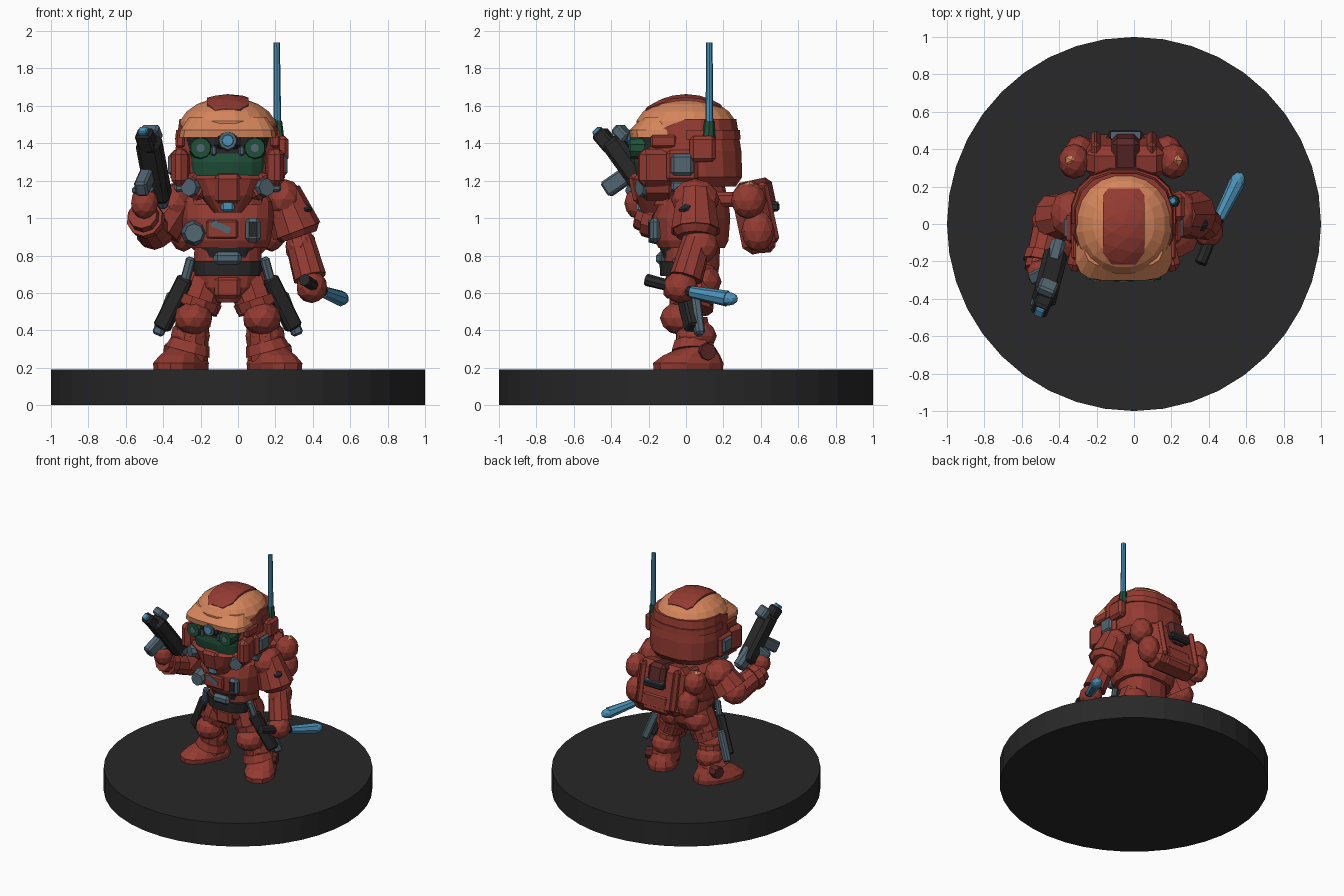
import bpy, bmesh, math
from mathutils import Vector, Matrix, Euler

CX = -0.055  # the figure's own mirror plane


def material(name, rgb):
    m = bpy.data.materials.new(name)
    m.diffuse_color = (*rgb, 1)
    return m


RED = material("armour red", (0.29, 0.043, 0.031))
ORANGE = material("helmet orange", (0.66, 0.235, 0.105))
DARK = material("charcoal", (0.021, 0.021, 0.021))
BLUE = material("steel blue", (0.07, 0.29, 0.48))
SLATE = material("slate grey", (0.085, 0.135, 0.17))
GREEN = material("visor green", (0.014, 0.08, 0.042))
MAROON = material("maroon", (0.10, 0.02, 0.02))


def finish(name, bm, mat):
    bmesh.ops.recalc_face_normals(bm, faces=bm.faces)
    me = bpy.data.meshes.new(name)
    bm.to_mesh(me)
    bm.free()
    me.materials.append(mat)
    ob = bpy.data.objects.new(name, me)
    bpy.context.collection.objects.link(ob)
    return ob


def place(loc, rot=(0, 0, 0), scale=(1, 1, 1)):
    return Matrix.LocRotScale(Vector(loc), Euler([math.radians(a) for a in rot]), Vector(scale))


def cut(bm, co, no):
    """Remove everything on the side the normal points to and cap the hole."""
    geom = bm.verts[:] + bm.edges[:] + bm.faces[:]
    res = bmesh.ops.bisect_plane(bm, geom=geom, plane_co=co, plane_no=no, clear_outer=True)
    edges = [e for e in res["geom_cut"] if isinstance(e, bmesh.types.BMEdge)]
    bmesh.ops.holes_fill(bm, edges=edges)


def ball(name, loc, r, mat, rot=(0, 0, 0), cuts=(), sub=2):
    bm = bmesh.new()
    bmesh.ops.create_icosphere(bm, subdivisions=sub, radius=1, matrix=place(loc, rot, r))
    for co, no in cuts:
        cut(bm, co, no)
    return finish(name, bm, mat)


def box(name, loc, size, mat, rot=(0, 0, 0), bevel=0.02):
    bm = bmesh.new()
    bmesh.ops.create_cube(bm, size=1, matrix=place((0, 0, 0), (0, 0, 0), size))
    if bevel:
        bmesh.ops.bevel(bm, geom=bm.edges[:], offset=bevel, segments=1, affect='EDGES')
    bm.transform(place(loc, rot))
    return finish(name, bm, mat)


def along(p0, p1):
    d = Vector(p1) - Vector(p0)
    m = Matrix.Translation((Vector(p0) + Vector(p1)) / 2) @ d.to_track_quat('Z', 'Y').to_matrix().to_4x4()
    return m, d.length


def tube(name, p0, p1, r0, r1, mat, sides=10):
    m, length = along(p0, p1)
    bm = bmesh.new()
    bmesh.ops.create_cone(bm, cap_ends=True, segments=sides, radius1=r0, radius2=r1, depth=length, matrix=m)
    return finish(name, bm, mat)


def bar(name, p0, p1, w, d, mat, bevel=0.012):
    ob = box(name, (0, 0, 0), (w, d, along(p0, p1)[1]), mat, bevel=bevel)
    ob.data.transform(along(p0, p1)[0])
    return ob


def loft(name, rings, mat, m=Matrix(), sides=16, power=0.8, cuts=()):
    """Stack squarish ellipses; each ring is (z, centre y, x radius, y radius)."""
    bm = bmesh.new()
    rows = []
    for z, cy, rx, ry in rings:
        row = []
        for i in range(sides):
            a = 2 * math.pi * (i + 0.5) / sides
            c, s = math.cos(a), math.sin(a)
            row.append(bm.verts.new((rx * math.copysign(abs(c) ** power, c),
                                     cy + ry * math.copysign(abs(s) ** power, s), z)))
        rows.append(row)
    for a, b in zip(rows, rows[1:]):
        for i in range(sides):
            j = (i + 1) % sides
            bm.faces.new((a[i], a[j], b[j], b[i]))
    bm.faces.new(rows[0][::-1])
    bm.faces.new(rows[-1])
    bm.transform(m)
    for co, no in cuts:
        cut(bm, co, no)
    return finish(name, bm, mat)


BODY = Matrix.Translation((CX, 0, 0))
FRONT_HALF = [((0, 0.04, 0), (0, 1, 0))]

# Display base
tube("base", (0, 0, 0), (0, 0, 0.19), 1, 1, DARK, 40)

# Torso, belt and pelvis
loft("pelvis", [(0.55, 0.02, 0.06, 0.08), (0.63, 0.03, 0.16, 0.13), (0.74, 0.03, 0.185, 0.15),
                (0.86, 0.03, 0.18, 0.155)], RED, BODY)
loft("belt", [(0.69, 0.02, 0.185, 0.16), (0.77, 0.02, 0.195, 0.165)], DARK, BODY, cuts=FRONT_HALF)
loft("waist", [(0.79, 0.02, 0.15, 0.15), (0.87, 0.02, 0.17, 0.17)], DARK, BODY, cuts=FRONT_HALF)
loft("vest", [(0.84, 0.03, 0.215, 0.18), (0.88, 0.03, 0.235, 0.2), (1.0, 0.03, 0.25, 0.21),
              (1.09, 0.04, 0.25, 0.19), (1.17, 0.06, 0.17, 0.15)], RED, BODY)
loft("neck", [(1.12, 0.06, 0.15, 0.14), (1.24, 0.04, 0.16, 0.15)], DARK, BODY)
loft("collar", [(1.07, 0.0, 0.21, 0.19), (1.13, 0.0, 0.2, 0.17)], RED, BODY)
box("belt_buckle", (CX, -0.135, 0.785), (0.15, 0.05, 0.07), SLATE)
box("groin_plate", (CX, -0.09, 0.63), (0.14, 0.06, 0.12), RED)
tube("chest_round_pouch", (-0.235, -0.12, 0.92), (-0.235, -0.2, 0.92), 0.07, 0.05, SLATE, 8)
box("chest_radio", (0.08, -0.165, 0.935), (0.08, 0.06, 0.13), SLATE)
box("chest_radio_screen", (0.08, -0.193, 0.94), (0.045, 0.009, 0.08), DARK, bevel=0)
box("chest_panel", (CX - 0.03, -0.185, 0.94), (0.17, 0.03, 0.1), RED, bevel=0.01)
box("chest_badge", (CX - 0.03, -0.2, 0.95), (0.09, 0.009, 0.035), SLATE, (0, 25, 0), 0)
box("chest_badge_tab", (CX - 0.07, -0.2, 0.97), (0.04, 0.009, 0.03), SLATE, (0, -30, 0), 0)

# Helmet: red shell below a sloping line, orange dome, crest and brim
loft("helmet_shell", [(1.17, 0.06, 0.235, 0.21), (1.22, 0.03, 0.28, 0.275), (1.36, 0.02, 0.285, 0.28),
                      (1.53, 0.005, 0.262, 0.268)], RED, BODY,
     cuts=[((0, -0.1, 1.49), (0, -0.4, 1)), ((0, -0.2, 1.3), (0, -1, 0))])
loft("helmet_rear_band", [(1.42, 0.03, 0.286, 0.266), (1.47, 0.03, 0.28, 0.262)], RED, BODY,
     cuts=[((0, 0, 0), (0, -1, 0))])
loft("helmet_dome", [(1.43, 0.0, 0.272, 0.265), (1.52, 0.0, 0.258, 0.268), (1.57, 0.0, 0.222, 0.232),
                     (1.61, 0.0, 0.165, 0.175), (1.637, 0.0, 0.09, 0.095)], ORANGE, BODY, 20, 0.95)
loft("helmet_brim", [(1.43, -0.15, 0.262, 0.15), (1.47, -0.15, 0.255, 0.155), (1.54, -0.1, 0.21, 0.13)],
     ORANGE, BODY, power=0.55, cuts=[((0, -0.02, 0), (0, 1, 0))])
ball("helmet_crest", (CX, 0, 1.42), (0.31, 0.3, 0.243), RED, sub=3,
     cuts=[((CX + s * 0.112, 0, 0), (s, 0, 0)) for s in (1, -1)]
     + [((CX + s * 0.112, f * 0.15, 0), (s, f * 0.7, 0)) for s in (1, -1) for f in (1, -1)]
     + [((0, -0.2, 1.5), (0, -1, -0.2)), ((0, 0.17, 1.5), (0, 1, -0.2)), ((0, 0, 1.5), (0, 0, -1))])

# Face: visor, goggles and breathing mask
loft("visor", [(1.2, -0.13, 0.2, 0.13), (1.3, -0.14, 0.21, 0.14), (1.35, -0.14, 0.21, 0.135)], GREEN, BODY)
loft("goggle_frame", [(1.335, -0.14, 0.215, 0.135), (1.44, -0.14, 0.225, 0.14)], DARK, BODY)
box("goggle_bridge", (CX, -0.265, 1.42), (0.14, 0.07, 0.1), DARK)
tube("center_lens_ring", (CX, -0.27, 1.415), (CX, -0.305, 1.415), 0.058, 0.048, SLATE, 8)
tube("center_lens", (CX, -0.3, 1.415), (CX, -0.311, 1.415), 0.034, 0.03, BLUE, 8)
loft("mask", [(1.03, -0.14, 0.075, 0.1), (1.12, -0.15, 0.15, 0.13), (1.21, -0.15, 0.2, 0.145),
              (1.24, -0.13, 0.19, 0.12)], RED, BODY)
box("mask_snout", (CX, -0.255, 1.16), (0.14, 0.08, 0.16), RED, (12, 0, 0))
box("mask_vent", (CX, -0.245, 1.065), (0.07, 0.04, 0.06), BLUE, bevel=0.012)

for s, side in ((-1, "right"), (1, "left")):
    X = lambda d: CX + s * d
    # Goggles, cheeks and ear pieces
    tube(side + "_goggle", (X(0.145), -0.22, 1.375), (X(0.145), -0.3, 1.375), 0.062, 0.055, GREEN, 10)
    tube(side + "_lens", (X(0.145), -0.298, 1.375), (X(0.145), -0.304, 1.375), 0.022, 0.022, SLATE, 10)
    box(side + "_goggle_clip", (X(0.075), -0.27, 1.36), (0.03, 0.04, 0.05), SLATE, bevel=0.008)
    box(side + "_cheek_guard", (X(0.24), -0.15, 1.27), (0.09, 0.21, 0.2), RED, (0, 0, s * 14), 0.03)
    box(side + "_jaw_plate", (X(0.17), -0.15, 1.17), (0.14, 0.18, 0.13), RED, (0, -s * 30, 0), 0.03)
    tube(side + "_filter", (X(0.17), -0.18, 1.165), (X(0.21), -0.25, 1.165), 0.058, 0.048, SLATE, 8)
    box(side + "_jaw_clip", (X(0.255), -0.04, 1.17), (0.06, 0.08, 0.06), SLATE, bevel=0.012)
    box(side + "_ear_plate", (X(0.275), -0.02, 1.28), (0.06, 0.17, 0.17), RED, bevel=0.02)
    box(side + "_ear_cap", (X(0.3), -0.02, 1.285), (0.04, 0.125, 0.12), SLATE, bevel=0.018)
    box(side + "_temple_plate", (X(0.255), -0.12, 1.41), (0.05, 0.14, 0.07), RED, bevel=0.012)

    # Legs
    tube(side + "_thigh", (X(0.09), 0.05, 0.73), (X(0.165), 0.03, 0.51), 0.115, 0.115, RED)
    ball(side + "_hip", (X(0.11), 0.07, 0.66), (0.115, 0.12, 0.11), RED)
    tube(side + "_thigh_cuff", (X(0.15), 0.03, 0.57), (X(0.165), 0.03, 0.525), 0.125, 0.12, RED)
    ball(side + "_knee_pad", (X(0.183), -0.03, 0.465), (0.105, 0.11, 0.09), RED)
    ball(side + "_calf", (X(0.2), 0.055, 0.37), (0.11, 0.11, 0.09), RED)
    tube(side + "_shin", (X(0.185), 0.03, 0.46), (X(0.21), 0.05, 0.25), 0.088, 0.105, RED)
    tube(side + "_boot_cuff", (X(0.2), 0.04, 0.34), (X(0.215), 0.04, 0.285), 0.105, 0.122, RED)
    foot = place((X(0.25), 0.012, 0), (0, 0, s * 28))
    loft(side + "_boot", [(0.19, 0, 0.115, 0.195), (0.225, 0, 0.118, 0.197), (0.265, 0.02, 0.1, 0.16),
                          (0.31, 0.06, 0.085, 0.09)], RED, foot, 12)
    tube(side + "_ankle_disc", (X(0.27), 0.1, 0.285), (X(0.33), 0.12, 0.285), 0.055, 0.045, MAROON, 8)

    # Hip scabbards
    bar(side + "_scabbard", (X(0.22), -0.03, 0.68), (X(0.355), 0.035, 0.41), 0.065, 0.09, DARK)
    bar(side + "_scabbard_edge", (X(0.29), 0.045, 0.6), (X(0.375), 0.075, 0.375), 0.05, 0.06, SLATE)
    bar(side + "_scabbard_handle", (X(0.195), -0.05, 0.79), (X(0.23), -0.03, 0.66), 0.04, 0.05, SLATE)

    # Backpack side pouches
    ball(side + "_pouch", (X(0.265), 0.335, 1.095), (0.085, 0.095, 0.1), RED)
    ball(side + "_pouch_patch", (X(0.28), 0.34, 1.165), (0.04, 0.035, 0.035), ORANGE, sub=1)
    ball(side + "_lower_pouch", (X(0.235), 0.385, 0.93), (0.08, 0.09, 0.11), RED)
    box(side + "_pack_strap", (X(0.15), 0.2, 1.1), (0.06, 0.2, 0.08), RED)
    box(side + "_pack_rail", (X(0.15), 0.395, 1.02), (0.05, 0.15, 0.33), RED, (12, 0, 0))

# Backpack
box("backpack", (CX + 0.01, 0.36, 1.0), (0.42, 0.18, 0.38), RED, (12, 0, 0), 0.045)
box("backpack_panel", (CX + 0.01, 0.375, 1.105), (0.15, 0.2, 0.2), MAROON, (12, 0, 0), 0.03)
box("backpack_handle", (CX + 0.01, 0.475, 1.06), (0.18, 0.05, 0.05), DARK, bevel=0.012)
box("backpack_latch", (CX + 0.01, 0.475, 1.085), (0.16, 0.04, 0.009), SLATE, bevel=0)
box("backpack_base", (CX + 0.01, 0.42, 0.9), (0.25, 0.11, 0.17), RED, (5, 0, 0), 0.03)

# Antenna
box("antenna_box", (0.235, 0.09, 1.37), (0.07, 0.14, 0.14), RED)
tube("antenna_socket", (0.21, 0.12, 1.42), (0.21, 0.125, 1.52), 0.038, 0.026, GREEN, 8)
tube("antenna", (0.21, 0.125, 1.5), (0.207, 0.125, 1.94), 0.021, 0.017, BLUE, 8)

# Left arm, hanging, with knife
ball("left_shoulder", (0.245, 0.05, 1.1), (0.1, 0.13, 0.11), RED)
tube("left_sleeve", (0.235, 0.05, 1.14), (0.315, 0.05, 0.93), 0.1, 0.135, RED)
tube("left_sleeve_trim", (0.312, 0.05, 0.94), (0.325, 0.05, 0.9), 0.13, 0.1, RED)
ball("left_shoulder_mark", (0.36, 0.0, 1.05), (0.04, 0.045, 0.028), DARK, (20, 20, 0), sub=1)
ball("left_elbow", (0.335, 0.07, 0.85), (0.085, 0.105, 0.1), RED)
tube("left_forearm", (0.33, 0.06, 0.88), (0.385, 0.0, 0.68), 0.08, 0.09, RED)
ball("left_hand", (0.395, -0.03, 0.63), (0.085, 0.095, 0.085), RED)
tube("knife_handle", (0.355, -0.21, 0.67), (0.46, 0.04, 0.605), 0.033, 0.028, DARK, 8)
tube("knife_blade", (0.455, 0.03, 0.605), (0.55, 0.22, 0.57), 0.032, 0.043, BLUE, 8)
ball("knife_tip", (0.55, 0.225, 0.569), (0.04, 0.057, 0.037), BLUE, (0, 0, -27))

# Right arm, bent up, with rifle
ball("right_shoulder", (-0.345, 0.05, 1.07), (0.11, 0.13, 0.11), RED)
tube("right_sleeve", (-0.31, 0.05, 1.1), (-0.425, 0.03, 0.95), 0.1, 0.135, RED)
ball("right_shoulder_mark", (-0.42, 0.0, 1.065), (0.04, 0.04, 0.025), SLATE, (0, -40, 0), sub=1)
ball("right_elbow", (-0.445, 0.0, 0.93), (0.105, 0.11, 0.1), RED)
tube("right_forearm", (-0.45, -0.02, 0.93), (-0.51, -0.25, 1.02), 0.095, 0.08, RED)
tube("right_cuff", (-0.485, -0.16, 0.985), (-0.5, -0.21, 1.0), 0.1, 0.1, RED)
ball("right_hand", (-0.5, -0.26, 1.08), (0.075, 0.07, 0.085), RED)
bar("rifle_body", (-0.42, -0.17, 1.1), (-0.48, -0.4, 1.42), 0.13, 0.12, DARK, 0.025)
bar("rifle_stock", (-0.405, -0.1, 1.07), (-0.44, -0.23, 1.2), 0.08, 0.1, SLATE, 0.02)
bar("rifle_barrel", (-0.475, -0.39, 1.37), (-0.505, -0.465, 1.46), 0.09, 0.08, DARK)
bar("rifle_muzzle", (-0.5, -0.455, 1.445), (-0.51, -0.48, 1.475), 0.05, 0.05, BLUE, 0.006)
bar("rifle_sight", (-0.45, -0.31, 1.42), (-0.475, -0.37, 1.485), 0.1, 0.06, SLATE)
bar("rifle_magazine", (-0.48, -0.3, 1.24), (-0.52, -0.43, 1.15), 0.07, 0.09, SLATE)
bar("rifle_grip", (-0.46, -0.25, 1.2), (-0.54, -0.29, 1.12), 0.07, 0.08, SLATE)
